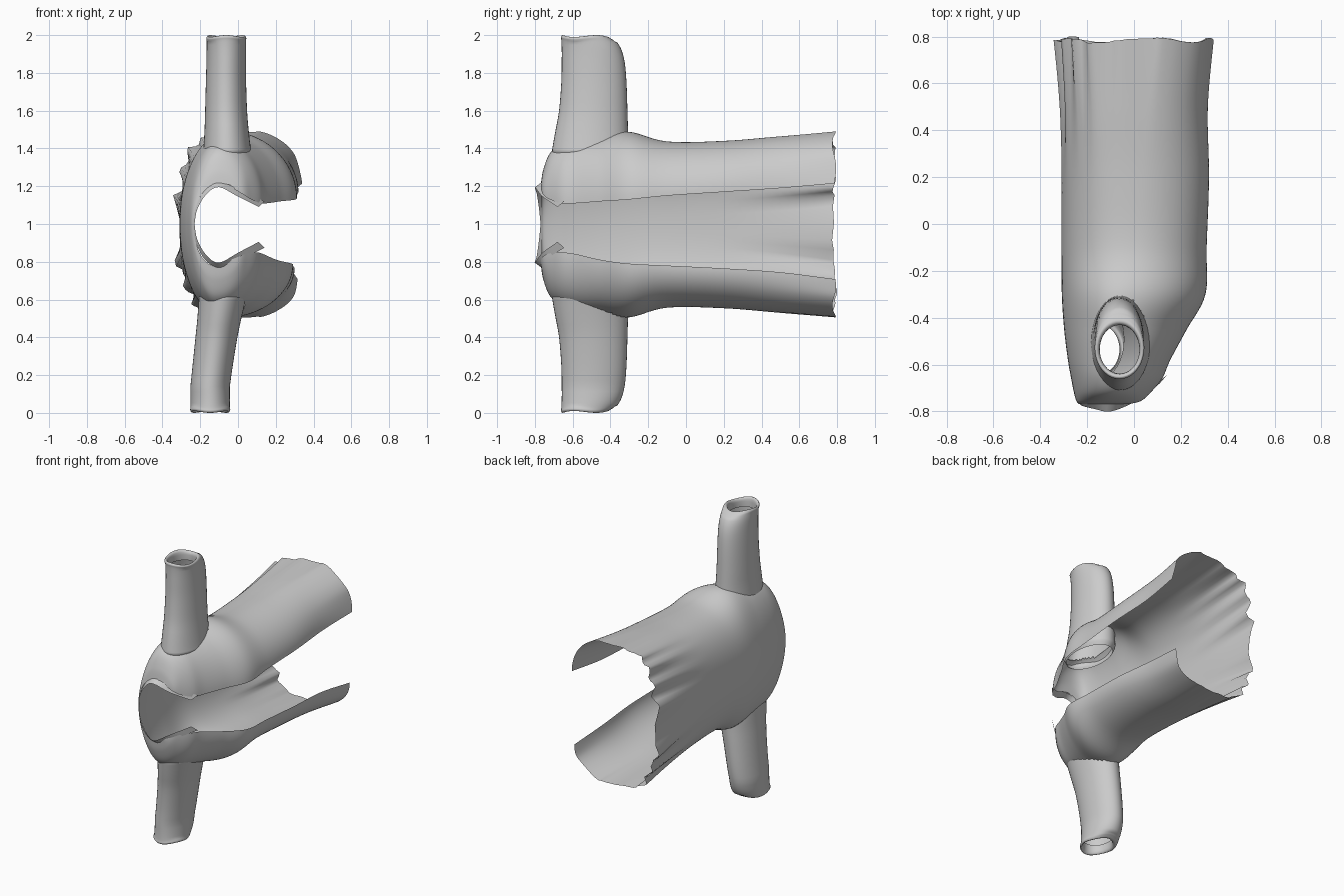
import bpy, bmesh, math, random
from math import sin, cos, pi

if "Cube" in bpy.data.objects:
    bpy.data.objects.remove(bpy.data.objects["Cube"])
random.seed(4)

def spline(pts, n):
    """Catmull-Rom through tuples, n steps per span."""
    out = []
    p = [pts[0]] + list(pts) + [pts[-1]]
    for i in range(1, len(p) - 2):
        for k in range(n):
            t = k / n
            out.append(tuple(0.5 * (2*b + (c - a)*t + (2*a - 5*b + 4*c - d)*t*t + (3*b - a - 3*c + d)*t**3)
                             for a, b, c, d in zip(*p[i-1:i+3])))
    return out + [tuple(pts[-1])]

def loft(name, rows, closed=False, drop=None):
    """Skin a list of equal-length point rows; drop(centre) removes faces."""
    bm = bmesh.new()
    vs = [[bm.verts.new(q) for q in r] for r in rows]
    n = len(rows[0])
    for a, b in zip(vs, vs[1:]):
        for j in range(n if closed else n - 1):
            k = (j + 1) % n
            bm.faces.new((a[j], a[k], b[k], b[j]))
    if drop:
        bad = [f for f in bm.faces if drop(f.calc_center_median())]
        bmesh.ops.delete(bm, geom=bad, context='FACES')
    bmesh.ops.recalc_face_normals(bm, faces=bm.faces)
    me = bpy.data.meshes.new(name)
    bm.to_mesh(me)
    bm.free()
    ob = bpy.data.objects.new(name, me)
    bpy.context.collection.objects.link(ob)
    for f in me.polygons:
        f.use_smooth = True
    return ob

# Body: C-shaped sections along y
# y, back x, side x, side height, front x, upper front edge, lower front edge (heights from z=1), back roundness
stations = [(-.768, -.235, -.10, .215, -.02, .185, .190, 1),
            (-.755, -.246, -.10, .290, .03, .155, .170, 1),
            (-.720, -.256, -.095, .375, .07, .130, .155, 1),
            (-.660, -.268, -.09, .425, .12, .110, .150, 1),
            (-.580, -.282, -.08, .450, .155, .110, .160, 1),
            (-.450, -.298, -.07, .470, .225, .120, .190, 1),
            (-.300, -.308, -.04, .488, .305, .130, .210, .95),
            (-.100, -.310, .01, .437, .31, .150, .220, .85),
            (.200, -.310, .03, .440, .32, .170, .235, .78),
            (.500, -.310, .05, .465, .315, .190, .255, .7),
            (.785, -.318, .08, .490, .34, .215, .290, .62)]

def half(xb, xt, zt, xf, zf, p, n=24):
    """Front edge -> side -> centre back."""
    pts = []
    for i in range(n):
        a = pi / 2 * i / n
        pts.append((xt + (xf - xt) * cos(a), zf + (zt - zf) * sin(a)))
    for i in range(n + 1):
        a = pi / 2 * (1 - i / n)
        pts.append((xt - (xt - xb) * max(cos(a), 0)**p, zt * max(sin(a), 0)**p))
    return pts

jag = [random.uniform(-1, 1) for _ in range(200)]
rows = []
for y, xb, xt, zt, xf, zu, zl, p in spline(stations, 7):
    up = [(x, 1 + z) for x, z in half(xb, xt, zt, xf, zu, p)]
    lo = [(x, 1 - z) for x, z in half(xb, xt - .02, zt + .006, xf - .02, zl, p)]
    sec = up + lo[-2::-1]
    w = max(0, (y - .1) / .69)**2          # hem folds grow toward the hem
    row = []
    for j, (x, z) in enumerate(sec):
        t = j / (len(sec) - 1)
        back = math.exp(-((t - .5) / .2)**2)
        fold = (.022 * back * (sin(t * 120) + .6 * jag[j]) + .006 * sin(t * 40)) * w
        row.append((x - fold, y + w * (.010 * sin(t * 34) + .008 * jag[j + 90] * back),
                    z + fold * .5 * (1 if z > 1 else -1)))
    rows.append(row)

def in_armhole(c):
    cx = -.055 if c.z > 1 else -.075
    return abs(c.z - 1) > .36 and ((c.x - cx) / .105)**2 + ((c.y + .5) / .18)**2 < 1

loft("shirt_body", rows, drop=in_armhole)

# Sleeves: height from z=1, x min, x max, y min, y max; last rows roll the cuff inward
sleeve = [(.355, -.165, .055, -.695, -.32), (.385, -.182, .068, -.708, -.305),
          (.41, -.182, .066, -.706, -.303), (.50, -.177, .056, -.690, -.307),
          (.60, -.174, .048, -.672, -.31), (.75, -.170, .043, -.660, -.315),
          (.86, -.167, .042, -.658, -.325), (.93, -.166, .042, -.658, -.345),
          (.975, -.166, .042, -.66, -.375), (.99, -.168, .044, -.662, -.395),
          (1.0, -.160, .036, -.652, -.415), (.985, -.147, .024, -.640, -.43),
          (.93, -.147, .024, -.638, -.43)]
for side, name in ((1, "upper_sleeve"), (-1, "lower_sleeve")):
    rings = []
    for h, x0, x1, y0, y1 in spline(sleeve, 3):
        s = 0 if side > 0 else -.02 - .065 * min(1, max(0, (h - .36) / .5))
        cx, rx, cy, ry = (x0 + x1) / 2 + s, (x1 - x0) / 2, (y0 + y1) / 2, (y1 - y0) / 2
        rings.append([(cx + rx * cos(a), cy + ry * sin(a),
                       1 + side * (h + (.005 * sin(3 * a) - .005 if h > .97 else 0)))
                      for a in (2 * pi * k / 40 for k in range(40))])
    loft(name, rings, closed=True)

# Collar band: narrow strip round the neck, mirrored about z=1
outer = [(.14, -.645, .12), (.02, -.735, .175), (-.09, -.765, .22), (-.17, -.765, .185), (-.225, -.762, .09), (-.238, -.76, 0)]
inner = [(.11, -.68, .09), (.0, -.76, .145), (-.10, -.80, .195), (-.165, -.79, .16), (-.215, -.778, .08), (-.230, -.77, 0)]

def both(pts):
    u = spline(pts, 4)
    return [(x, y, 1 + z) for x, y, z in u] + [(x, y, 1 - z * 1.05) for x, y, z in u[-2::-1]]

loft("collar_band", [both(outer), both(inner)])
